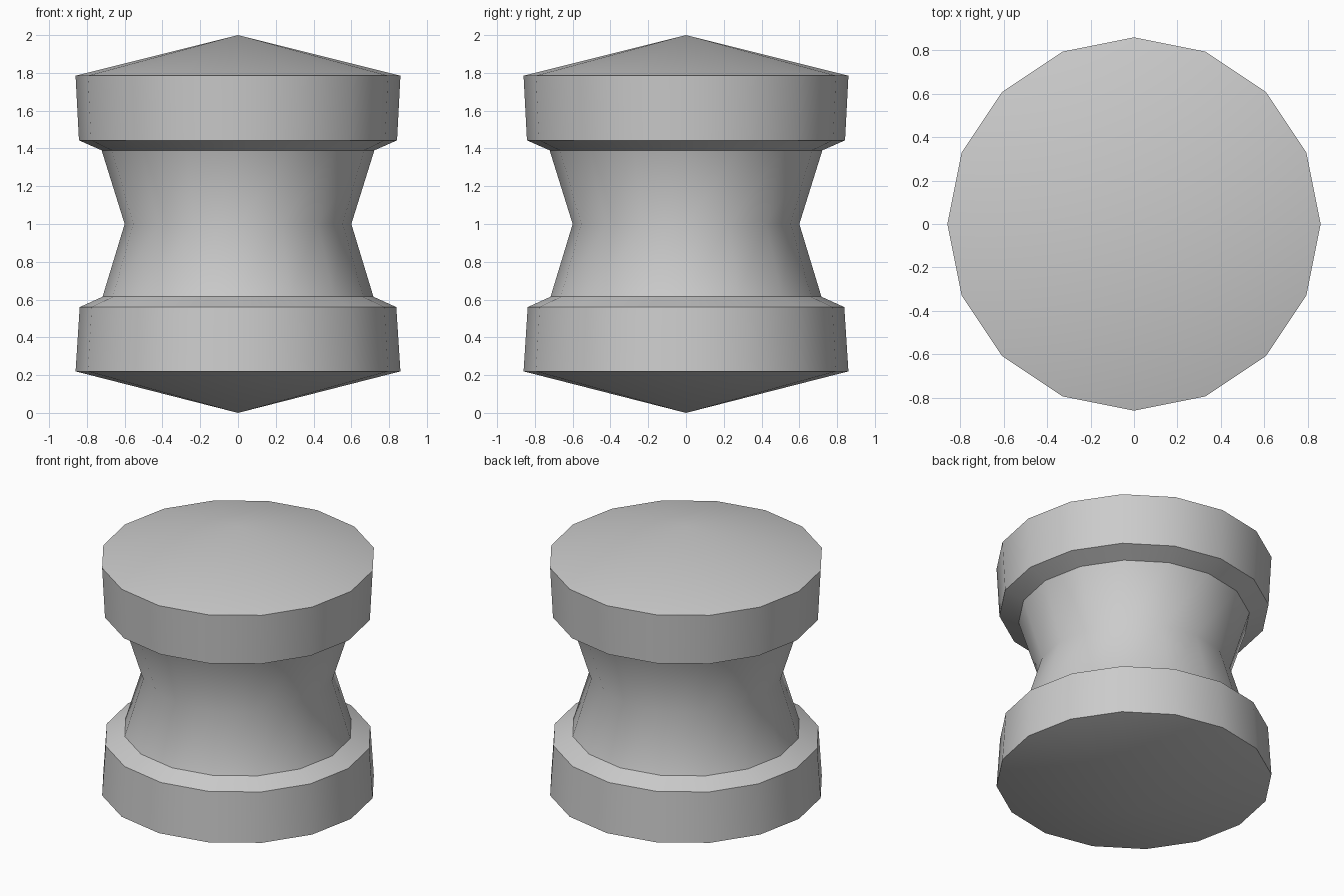
import bpy
import bmesh
from math import radians, tau
from mathutils import Matrix

cube = bpy.data.objects.get("Cube")
if cube:
    bpy.data.objects.remove(cube, do_unlink=True)

# Plain grey material
grey = bpy.data.materials.new("light_grey")
grey.use_nodes = True
colour = (0.6, 0.6, 0.6, 1)
grey.diffuse_color = colour
grey.node_tree.nodes["Principled BSDF"].inputs["Base Color"].default_value = colour

# Outline from the lower tip to the upper tip: radius, height
SIDES = 16
PROFILE = [(0, 0), (0.86, 0.22), (0.838, 0.56), (0.717, 0.615), (0.6, 1.0),
           (0.722, 1.39), (0.842, 1.443), (0.86, 1.785), (0, 2.0)]

# Spin the outline around the upright axis
bm = bmesh.new()
verts = [bm.verts.new((r, 0, z)) for r, z in PROFILE]
edges = [bm.edges.new(pair) for pair in zip(verts, verts[1:])]
bmesh.ops.spin(bm, geom=verts + edges, cent=(0, 0, 0), axis=(0, 0, 1),
               angle=tau, steps=SIDES, use_duplicate=False)
bmesh.ops.remove_doubles(bm, verts=bm.verts, dist=0.001)
bmesh.ops.recalc_face_normals(bm, faces=bm.faces)
mesh = bpy.data.meshes.new("spool_body")
bm.to_mesh(mesh)
bm.free()
mesh.materials.append(grey)

spool = bpy.data.objects.new("spool_body", mesh)
bpy.context.collection.objects.link(spool)

# Smooth around the sides and waist, crisp at the rims
bpy.ops.object.select_all(action="DESELECT")
spool.select_set(True)
bpy.context.view_layer.objects.active = spool
bpy.ops.object.shade_smooth_by_angle(angle=radians(40))
